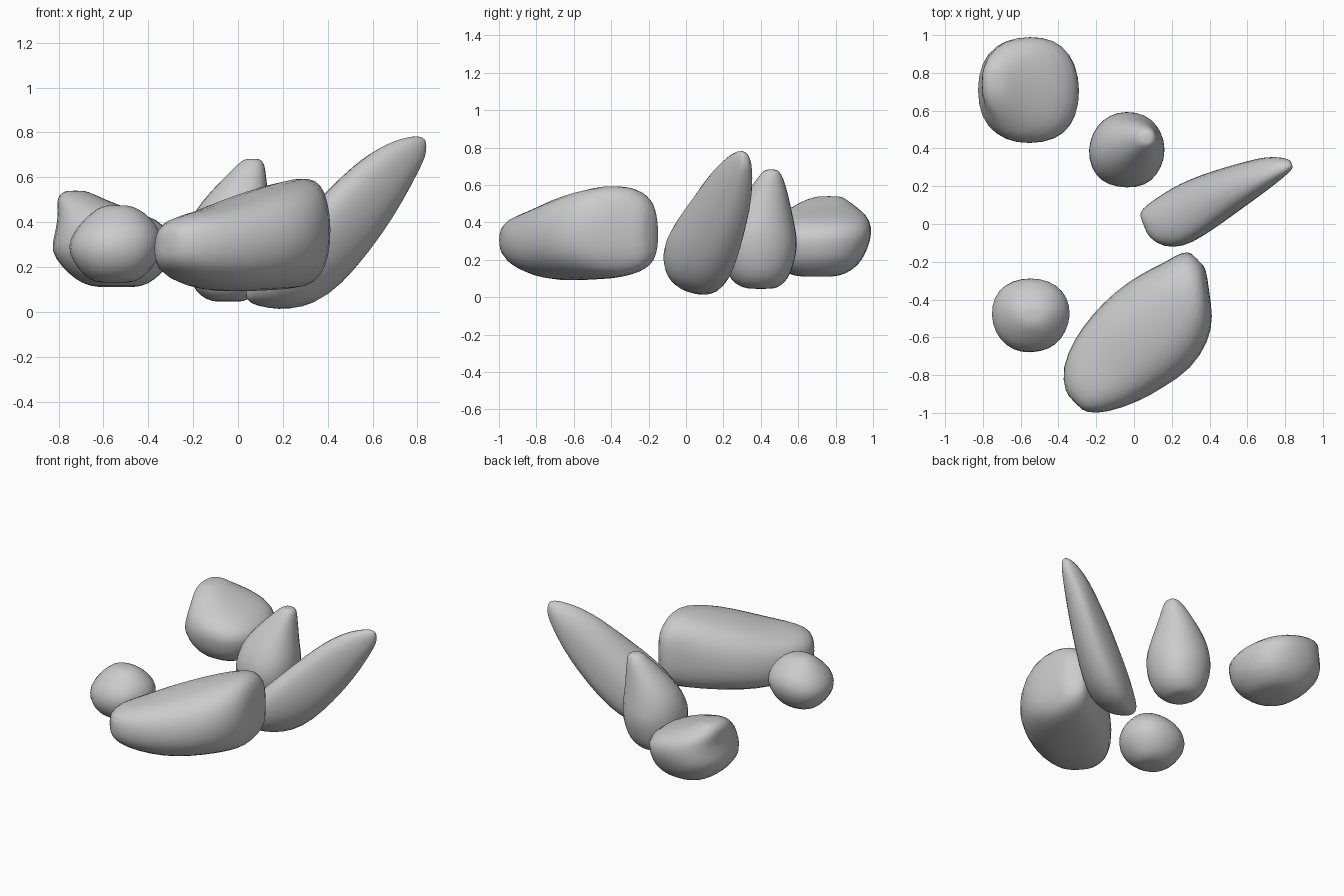
import bpy, bmesh, random
from math import sin, cos, pi, radians, copysign

random.seed(4)
SIDES = 14


def rock(name, stations, place, power=0.85, shear=0.0):
    """Loft rounded rings; station = (along, a_min, a_max, b_min, b_max)."""
    bm = bmesh.new()
    rings = []
    bump = [random.uniform(0.97, 1.02) for _ in range(SIDES)]
    for t, a0, a1, b0, b1 in stations:
        ac, ah, bc, bh = (a0 + a1) / 2, (a1 - a0) / 2, (b0 + b1) / 2, (b1 - b0) / 2
        pts = []
        for i in range(SIDES):
            ang = 2 * pi * i / SIDES
            c, s = cos(ang), sin(ang)
            k = bump[i] * random.uniform(0.985, 1.015)
            a = ah * copysign(abs(c) ** power, c) * k
            b = bh * copysign(abs(s) ** power, s) * k - shear * ah * c
            pts.append((a, b))
        fit = bh / max(abs(p[1]) for p in pts)
        rings.append([bm.verts.new(place(t, ac + a, bc + b * fit)) for a, b in pts])
    for r, q in zip(rings, rings[1:]):
        for i in range(SIDES):
            j = (i + 1) % SIDES
            bm.faces.new((r[i], r[j], q[j], q[i]))
    # end caps as fans
    for ring in (rings[0], rings[-1]):
        cap = bm.faces.new(ring)
        bmesh.ops.poke(bm, faces=[cap])
    bmesh.ops.recalc_face_normals(bm, faces=bm.faces)
    me = bpy.data.meshes.new(name)
    bm.to_mesh(me)
    bm.free()
    for p in me.polygons:
        p.use_smooth = True
    ob = bpy.data.objects.new(name, me)
    bpy.context.collection.objects.link(ob)
    sub = ob.modifiers.new("soften", 'SUBSURF')
    sub.levels = sub.render_levels = 1
    return ob


def upright(t, a, b):
    return (a, b, t)


def lying(c, s):
    return lambda t, a, b: (t * c - a * s, t * s + a * c, b)


# round boulder with raised shoulder, back left
rock("round_boulder", [
    (.11, -.66, -.42, .58, .82), (.145, -.73, -.36, .5, .9),
    (.20, -.79, -.30, .45, .95), (.27, -.84, -.28, .43, .98),
    (.34, -.82, -.27, .42, 1.0), (.41, -.81, -.34, .45, .99),
    (.46, -.81, -.48, .53, .95), (.505, -.81, -.6, .6, .88),
    (.54, -.78, -.67, .69, .84)], upright)

# teardrop-shaped pointed rock, centre
rock("pointed_rock", [
    (.045, -.12, .03, .32, .48), (.07, -.17, .07, .26, .52),
    (.12, -.21, .12, .22, .56), (.20, -.235, .15, .195, .585),
    (.28, -.245, .165, .185, .60), (.36, -.235, .165, .2, .59),
    (.45, -.2, .15, .25, .57), (.54, -.12, .135, .31, .55),
    (.61, -.05, .125, .36, .53), (.66, .0, .12, .40, .51),
    (.682, .03, .1, .42, .49)], upright, 0.9)

# small round stone, front left
rock("small_stone", [
    (.13, -.64, -.46, -.55, -.41), (.16, -.69, -.41, -.62, -.35),
    (.22, -.74, -.36, -.67, -.30), (.29, -.765, -.33, -.69, -.275),
    (.36, -.735, -.34, -.67, -.29), (.42, -.68, -.39, -.61, -.34),
    (.46, -.63, -.44, -.56, -.40), (.475, -.59, -.49, -.52, -.44)], upright, 0.9)

# long rock rising to the right
rock("leaning_rock", [
    (.045, -.1, .05, .05, .18), (.1, -.18, .075, .02, .26),
    (.2, -.215, .1, .005, .36), (.3, -.207, .115, .012, .45),
    (.42, -.178, .117, .055, .56), (.55, -.145, .108, .17, .67),
    (.68, -.11, .092, .32, .75), (.78, -.082, .077, .47, .78),
    (.86, -.055, .04, .62, .79), (.893, -.035, .01, .69, .77)],
    lying(.93, .37), 0.9, 0.45)

# big slab, front right
d = cos(radians(45))
rock("large_slab", [
    (-.89, -.53, -.37, .22, .38), (-.81, -.61, -.26, .15, .435),
    (-.65, -.69, -.195, .095, .465), (-.5, -.73, -.172, .075, .51),
    (-.33, -.763, -.172, .075, .56), (-.16, -.73, -.2, .085, .595),
    (-.05, -.65, -.245, .10, .605), (.04, -.52, -.27, .13, .585),
    (.105, -.44, -.3, .19, .5)], lying(d, d), 0.8, 0.1)
